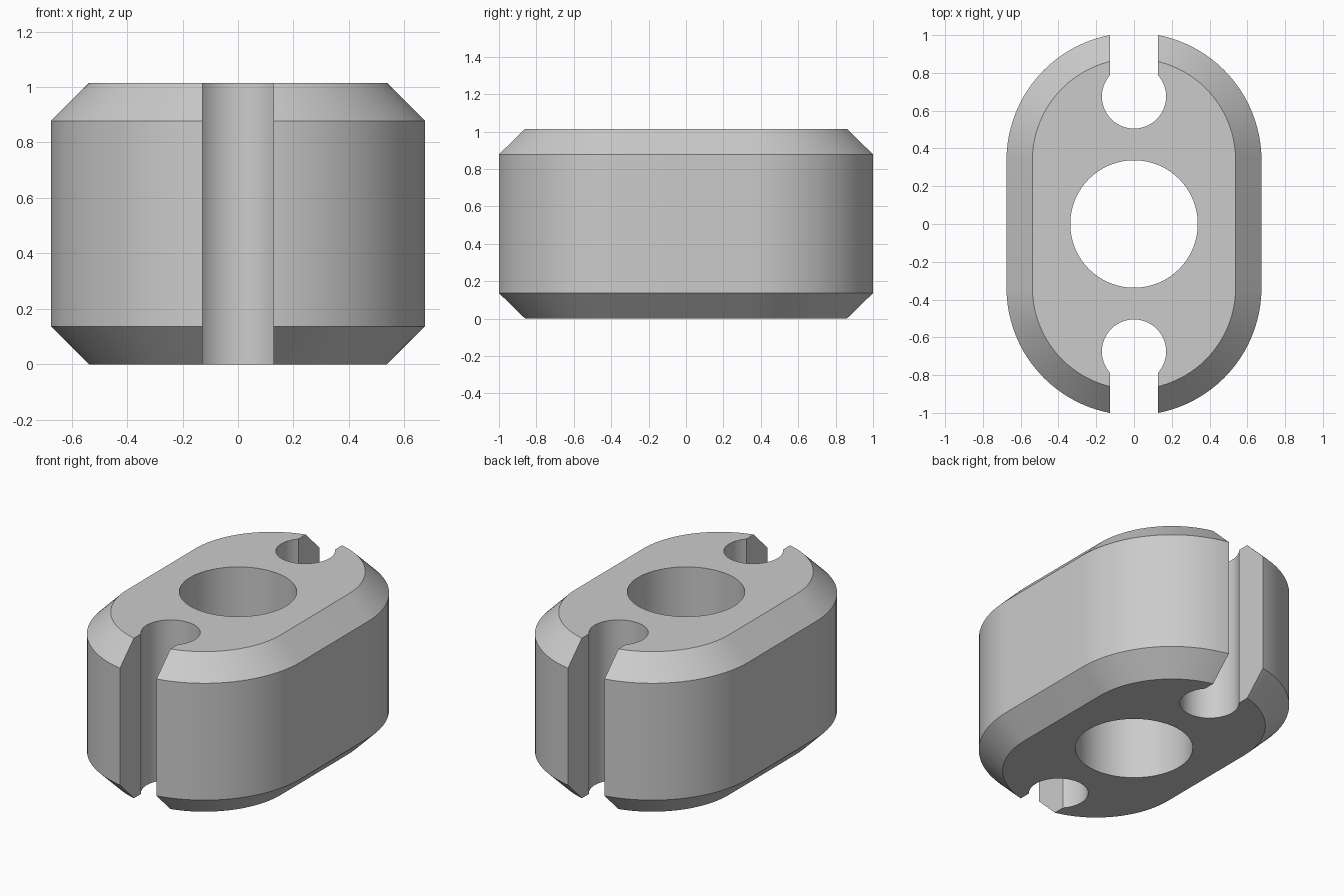
import bpy
import bmesh
from math import sin, cos, pi, asin

cube = bpy.data.objects.get("Cube")
if cube:
    bpy.data.objects.remove(cube, do_unlink=True)

HEIGHT = 1.015
CHAMFER = 0.137
RADIUS = 0.675       # rounded ends of the body
OFFSET = RADIUS / 2  # centre of each rounded end
SLOT_Y, SLOT_R, SLOT_HALF = 0.675, 0.17, 0.128

grey = bpy.data.materials.new("plain grey")
grey.use_nodes = True
color = (0.6, 0.6, 0.6, 1)
grey.diffuse_color = color
grey.node_tree.nodes["Principled BSDF"].inputs["Base Color"].default_value = color


def arc(cy, r, start, end, steps):
    return [(r * cos(start + (end - start) * i / steps),
             cy + r * sin(start + (end - start) * i / steps))
            for i in range(steps + 1)]


def stadium(r):
    return arc(OFFSET, r, 0, pi, 48) + arc(-OFFSET, r, pi, 2 * pi, 48)


def loft(name, sections):
    """Closed solid through (outline, z) sections with equal point counts."""
    bm = bmesh.new()
    rings = [[bm.verts.new((x, y, z)) for x, y in outline] for outline, z in sections]
    n = len(rings[0])
    for low, high in zip(rings, rings[1:]):
        for i in range(n):
            j = (i + 1) % n
            bm.faces.new((low[i], low[j], high[j], high[i]))
    bm.faces.new(rings[0][::-1])
    bm.faces.new(rings[-1])
    bmesh.ops.recalc_face_normals(bm, faces=bm.faces)
    mesh = bpy.data.meshes.new(name)
    bm.to_mesh(mesh)
    bm.free()
    mesh.materials.append(grey)
    obj = bpy.data.objects.new(name, mesh)
    bpy.context.collection.objects.link(obj)
    return obj


# Chamfered body
wide, narrow = stadium(RADIUS), stadium(RADIUS - CHAMFER)
body = loft("slotted_body", [(narrow, 0), (wide, CHAMFER),
                             (wide, HEIGHT - CHAMFER), (narrow, HEIGHT)])

# Central bore and the two keyhole slots
bore = arc(0, RADIUS / 2, 0, 2 * pi, 64)[:-1]
half_gap = asin(SLOT_HALF / SLOT_R)
keyhole = arc(SLOT_Y, SLOT_R, pi / 2 + half_gap, 2.5 * pi - half_gap, 48)
keyhole += [(SLOT_HALF, 1.2), (-SLOT_HALF, 1.2)]
outlines = {"bore_cutter": bore, "back_slot_cutter": keyhole,
            "front_slot_cutter": [(-x, -y) for x, y in keyhole]}

bpy.context.view_layer.objects.active = body
body.select_set(True)
for name, outline in outlines.items():
    cutter = loft(name, [(outline, -0.2), (outline, HEIGHT + 0.2)])
    cutter.hide_render = True
    cut = body.modifiers.new(name, "BOOLEAN")
    cut.operation = "DIFFERENCE"
    cut.solver = "EXACT"
    cut.object = cutter
    bpy.ops.object.modifier_apply(modifier=cut.name)
    bpy.data.objects.remove(cutter, do_unlink=True)

# Smooth curved walls, crisp chamfers and slot edges
bpy.ops.object.shade_smooth_by_angle(angle=pi / 6)
